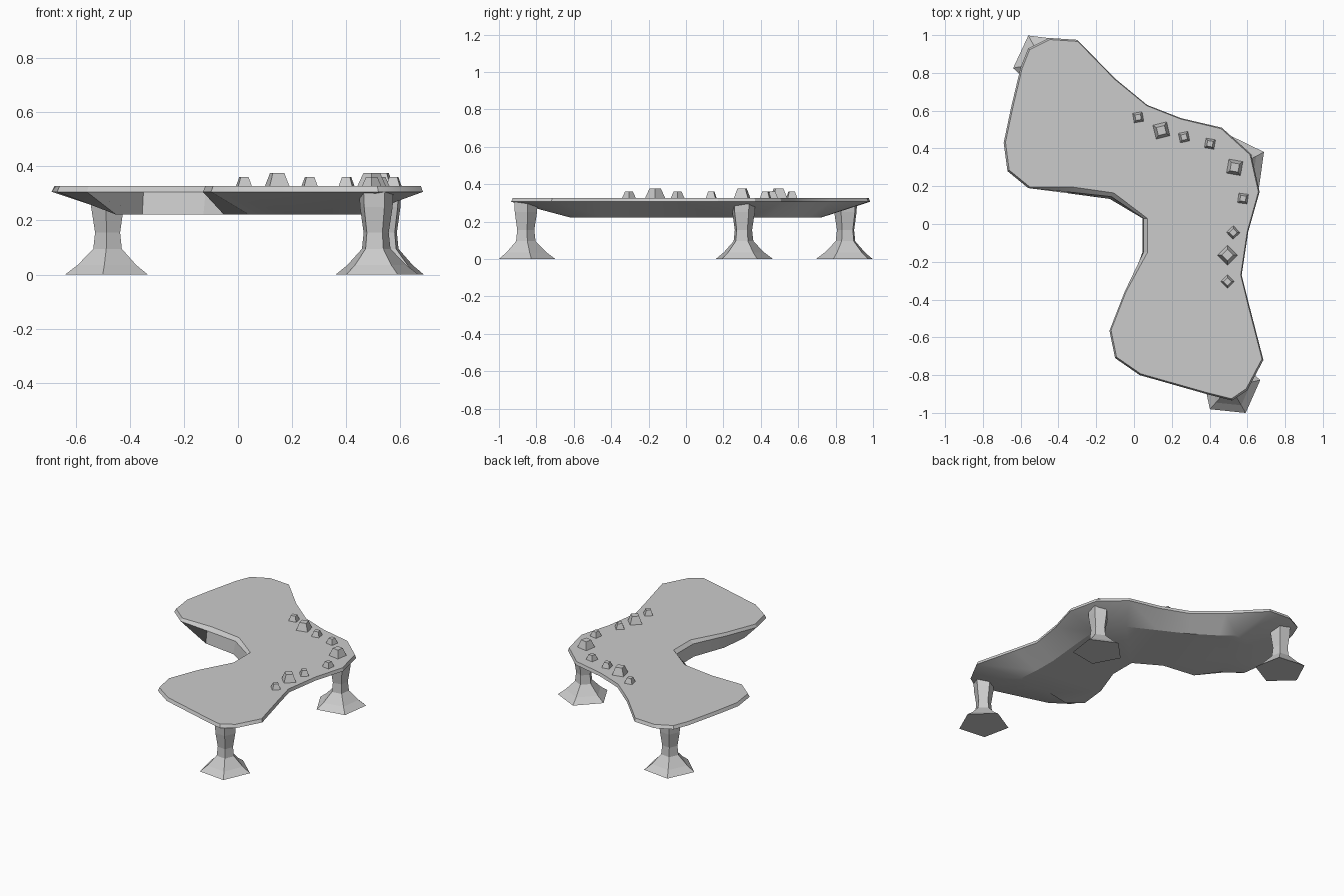
import bpy, bmesh
from math import sin, cos, radians
from mathutils import Vector

if "Cube" in bpy.data.objects:
    bpy.data.objects.remove(bpy.data.objects["Cube"])

# Outline of the top: x, y, and how far the underside pulls in towards the spine
OUTLINE = [
    (-0.45, 0.985, .6), (-0.30, 0.975, .6), (-0.10, 0.77, .55), (0.07, 0.63, .5),
    (0.25, 0.56, .5), (0.465, 0.51, .55), (0.62, 0.37, .6), (0.665, 0.17, .55),
    (0.605, -0.04, .5), (0.57, -0.27, .5), (0.61, -0.43, .55), (0.685, -0.72, .6),
    (0.60, -0.88, .65), (0.52, -0.935, .65), (0.40, -0.905, .65), (0.03, -0.80, .6),
    (-0.10, -0.71, .35), (-0.13, -0.565, .18), (-0.05, -0.36, .05), (0.05, -0.15, -.02),
    (0.05, 0.03, -.02), (-0.12, 0.145, -.05), (-0.35, 0.17, -.02), (-0.56, 0.19, .3),
    (-0.67, 0.28, .5), (-0.69, 0.43, .6), (-0.65, 0.62, .6), (-0.60, 0.83, .6),
    (-0.56, 0.93, .6)]
SPINE = [Vector(p) for p in ((-0.2, 0.55), (0.33, 0.2), (0.3, -0.45))]


def nearest_on_spine(p):
    best = None
    for a, b in zip(SPINE, SPINE[1:]):
        t = max(0, min(1, (p - a).dot(b - a) / (b - a).length_squared))
        q = a.lerp(b, t)
        if best is None or (q - p).length < (best - p).length:
            best = q
    return best


def loft(name, rings, smooth=0):
    """Skin a stack of equal rings and cap both ends."""
    bm = bmesh.new()
    loops = [[bm.verts.new(co) for co in ring] for ring in rings]
    n = len(loops[0])
    for lo, hi in zip(loops, loops[1:]):
        for i in range(n):
            j = (i + 1) % n
            bm.faces.new((lo[i], lo[j], hi[j], hi[i]))
    caps = [bm.faces.new(loops[0][::-1]), bm.faces.new(loops[-1])]
    bmesh.ops.triangulate(bm, faces=caps)
    bmesh.ops.recalc_face_normals(bm, faces=bm.faces[:])
    mesh = bpy.data.meshes.new(name)
    bm.to_mesh(mesh)
    bm.free()
    ob = bpy.data.objects.new(name, mesh)
    bpy.context.collection.objects.link(ob)
    if smooth:
        bpy.ops.object.select_all(action='DESELECT')
        ob.select_set(True)
        bpy.context.view_layer.objects.active = ob
        bpy.ops.object.shade_smooth_by_angle(angle=radians(smooth))
    return ob


def polygon_stack(name, x, y, sides, turn, profile):
    """Regular polygon rings following a (radius, z) profile."""
    angles = [radians(turn + 360 * i / sides) for i in range(sides)]
    loft(name, [[(x + r * cos(a), y + r * sin(a), z) for a in angles]
                for r, z in profile])


# Table top: inset underside, sharp rim, flat top
under, rim, top = [], [], []
for x, y, f in OUTLINE:
    p = Vector((x, y))
    q = nearest_on_spine(p)
    under.append((*p.lerp(q, f), 0.222))
    rim.append((x, y, 0.306))
    top.append((*p.lerp(q, 0.08 if f < 0 else 0.02), 0.327))
loft("table_top", [under, rim, top], smooth=25)

# Five-sided flared legs
LEG = [(.162, 0), (.115, .035), (.056, .095), (.049, .155), (.064, .25), (.067, .308)]
for name, x, y, turn in (("front_leg", .51, -.86, 12), ("side_leg", .545, .305, 28),
                         ("back_leg", -.481, .856, 47)):
    polygon_stack(name, x, y, 5, turn, LEG)

# Row of square studs along the outer edge: x, y, large, turn
STUDS = [(.022, .565, 0, 10), (.145, .495, 1, 14), (.265, .46, 0, 12),
         (.402, .425, 0, -10), (.533, .30, 1, -10), (.577, .135, 0, -8),
         (.525, -.045, 0, 43), (.495, -.165, 1, 45), (.495, -.305, 0, 45)]
for i, (x, y, large, turn) in enumerate(STUDS):
    r, h = (.053, .376) if large else (.036, .361)
    polygon_stack(f"stud_{i + 1}", x, y, 4, turn + 45, [(r, .32), (r, .327), (r * .58, h)])
